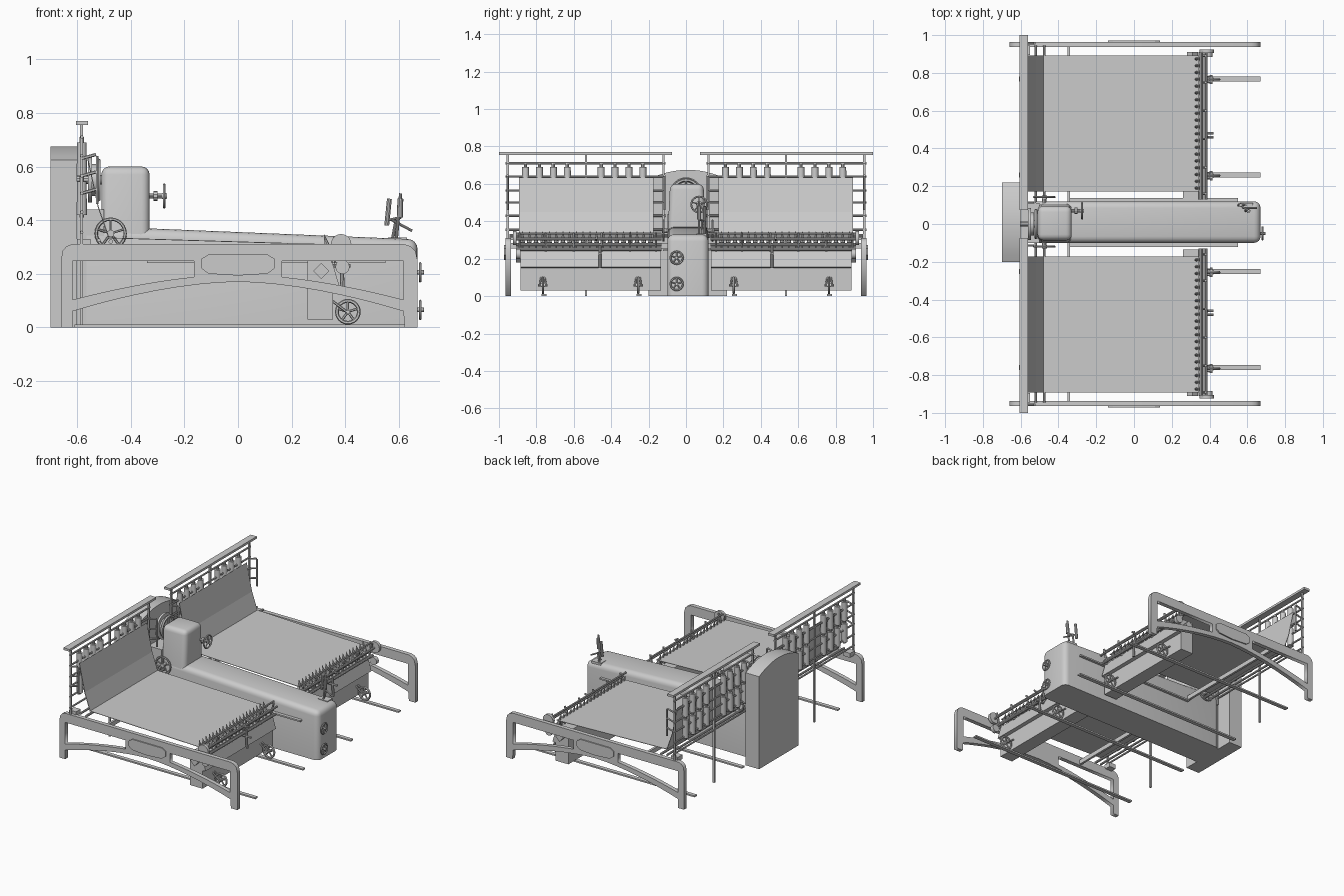
import bpy, bmesh, math
from mathutils import Vector, Matrix

if "Cube" in bpy.data.objects:
    bpy.data.objects.remove(bpy.data.objects["Cube"])


def finish(bm, name, smooth=True):
    bmesh.ops.recalc_face_normals(bm, faces=bm.faces)
    me = bpy.data.meshes.new(name)
    bm.to_mesh(me)
    bm.free()
    ob = bpy.data.objects.new(name, me)
    bpy.context.collection.objects.link(ob)
    if smooth:
        bpy.ops.object.select_all(action='DESELECT')
        ob.select_set(True)
        bpy.context.view_layer.objects.active = ob
        bpy.ops.object.shade_smooth_by_angle(angle=math.radians(35))
    return ob


def box(bm, x0, x1, y0, y1, z0, z1):
    m = Matrix.Translation(((x0 + x1) / 2, (y0 + y1) / 2, (z0 + z1) / 2)) @ \
        Matrix.Diagonal((abs(x1 - x0), abs(y1 - y0), abs(z1 - z0), 1))
    bmesh.ops.create_cube(bm, size=1, matrix=m)


def rod(bm, p, q, r, r2=None, n=10):
    p, q = Vector(p), Vector(q)
    d = q - p
    m = Matrix.Translation((p + q) / 2) @ d.to_track_quat('Z', 'Y').to_matrix().to_4x4()
    bmesh.ops.create_cone(bm, cap_ends=True, segments=n, radius1=r,
                          radius2=r if r2 is None else r2, depth=d.length, matrix=m)


def wheel(bm, c, axis, r, tube, spokes=5, n=24):
    # torus rim, hub and spokes around an axis
    a = Vector(axis)
    m = Matrix.Translation(c) @ a.to_track_quat('Z', 'Y').to_matrix().to_4x4()
    rings = []
    for i in range(n):
        t = 2 * math.pi * i / n
        rings.append([bm.verts.new(m @ Vector((math.cos(t) * (r - tube + tube * math.cos(k * math.pi / 3)),
                                               math.sin(t) * (r - tube + tube * math.cos(k * math.pi / 3)),
                                               tube * math.sin(k * math.pi / 3)))) for k in range(6)])
    for i in range(n):
        A, B = rings[i], rings[(i + 1) % n]
        for k in range(6):
            bm.faces.new((A[k], B[k], B[(k + 1) % 6], A[(k + 1) % 6]))
    c = Vector(c)
    rod(bm, c - a * tube * 1.6, c + a * tube * 1.6, r * 0.22, n=12)
    for i in range(spokes):
        t = 2 * math.pi * i / spokes + math.pi / 2
        rod(bm, c, m @ Vector((math.cos(t) * (r - tube), math.sin(t) * (r - tube), 0)), tube * 0.7, n=6)


def prism(bm, pts, a, b, axis='y'):
    # profile in (x,z) swept along y, or in (y,z) swept along x
    co = (lambda p, t: (p[0], t, p[1])) if axis == 'y' else (lambda p, t: (t, p[0], p[1]))
    A = [bm.verts.new(co(p, a)) for p in pts]
    B = [bm.verts.new(co(p, b)) for p in pts]
    bm.faces.new(A)
    bm.faces.new(B[::-1])
    for i in range(len(pts)):
        j = (i + 1) % len(pts)
        bm.faces.new((A[i], A[j], B[j], B[i]))


def round_top(bm, width, zmin):
    es = [e for e in bm.edges if max(v.co.z for v in e.verts) > zmin]
    bmesh.ops.bevel(bm, geom=es, offset=width, segments=4, profile=0.5, affect='EDGES')


# Headstock body, tower and rear pedestal
bm = bmesh.new()
prism(bm, [(-0.6, 0), (0.67, 0), (0.67, 0.328), (-0.6, 0.38)], -0.1, 0.12)
round_top(bm, 0.035, 0.1)
finish(bm, "headstock_body")
bm = bmesh.new()
prism(bm, [(-0.51, 0.3), (-0.33, 0.3), (-0.33, 0.6), (-0.51, 0.6)], -0.1, 0.11)
for v in bm.verts:
    if v.co.z > 0.5:
        v.co.y *= 0.85
round_top(bm, 0.03, 0.5)
finish(bm, "headstock_tower")
bm = bmesh.new()
box(bm, -0.6, -0.5, -0.1, 0.11, 0, 0.44)
finish(bm, "rear_pedestal", False)
bm = bmesh.new()
for y in (-0.11, 0.125):
    box(bm, -0.34, 0.55, y - 0.012, y + 0.012, 0.24, 0.25)
finish(bm, "headstock_side_ledges", False)

# Rear housing with arched top
bm = bmesh.new()
arch = [(0.01 + 0.21 * t / 6, 0.675 - 0.05 * (t / 6) ** 2) for t in range(6, -7, -1)]
prism(bm, [(-0.2, 0), (0.22, 0)] + arch, -0.70, -0.60, 'x')
finish(bm, "rear_housing")

# Drive pulleys and handwheels on the headstock
bm = bmesh.new()
rod(bm, (-0.61, 0, 0.55), (-0.5, 0, 0.55), 0.015)
rod(bm, (-0.56, 0, 0.55), (-0.545, 0, 0.55), 0.085, n=32)
rod(bm, (-0.545, 0, 0.55), (-0.53, 0, 0.55), 0.06, n=32)
wheel(bm, (-0.52, 0, 0.55), (1, 0, 0), 0.08, 0.009)
finish(bm, "drive_pulleys")
bm = bmesh.new()
rod(bm, (-0.34, 0.07, 0.49), (-0.265, 0.07, 0.49), 0.009)
rod(bm, (-0.315, 0.07, 0.49), (-0.3, 0.07, 0.49), 0.018)
wheel(bm, (-0.275, 0.07, 0.49), (1, 0, 0), 0.047, 0.005)
finish(bm, "tower_handwheel")
bm = bmesh.new()
for y in (-0.12, 0.142):
    rod(bm, (-0.475, 0, 0.35), (-0.475, y, 0.35), 0.012)
    wheel(bm, (-0.475, y, 0.35), (0, 1, 0), 0.06, 0.006, 5)
finish(bm, "side_wheels")
bm = bmesh.new()
for z in (0.065, 0.205):
    rod(bm, (0.65, -0.05, z), (0.695, -0.05, z), 0.008)
    wheel(bm, (0.68, -0.05, z), (1, 0, 0), 0.038, 0.005, 5)
finish(bm, "front_handwheels")

# Control levers at the front end
bm = bmesh.new()
box(bm, 0.56, 0.63, 0.055, 0.11, 0.31, 0.335)
rod(bm, (0.59, 0.07, 0.32), (0.607, 0.07, 0.5), 0.006)
rod(bm, (0.604, 0.07, 0.41), (0.606, 0.07, 0.48), 0.011)
rod(bm, (0.575, 0.1, 0.32), (0.59, 0.1, 0.40), 0.006)
rod(bm, (0.555, 0.1, 0.38), (0.565, 0.1, 0.48), 0.009)
rod(bm, (0.56, 0.1, 0.40), (0.607, 0.07, 0.41), 0.005)
rod(bm, (0.575, 0.085, 0.40), (0.65, 0.085, 0.36), 0.005)
finish(bm, "control_levers")

# End frames: filled curve with two openings, lower edge arched
def arc(z_end, z_mid, xs):
    return [(x, z_mid - (z_mid - z_end) * abs(x / 0.617) ** 1.7) for x in xs]

low = arc(0.06, 0.17, [-0.617 + 1.234 * i / 16 for i in range(17)])
outline = [(-0.66, 0), (-0.617, 0)] + low + [(0.622, 0), (0.67, 0), (0.67, 0.25), (0.662, 0.285),
           (0.645, 0.302), (0.62, 0.31), (-0.62, 0.31), (-0.64, 0.302), (-0.655, 0.285), (-0.66, 0.25)]
hole = [(-0.165, 0.248), (-0.617, 0.248)] + arc(0.103, 0.198, [-0.617 + 0.0565 * i for i in range(9)])
holes = [hole, [(-x, z) for x, z in hole]]
for s, side in ((-1, "front"), (1, "back")):
    cu = bpy.data.curves.new(side + "_end_frame", 'CURVE')
    cu.dimensions, cu.fill_mode, cu.extrude = '2D', 'BOTH', 0.014
    for pts in [outline] + holes:
        sp = cu.splines.new('POLY')
        sp.points.add(len(pts) - 1)
        for p, (x, z) in zip(sp.points, pts):
            p.co = (x, z, 0, 1)
        sp.use_cyclic_u = True
    ob = bpy.data.objects.new(side + "_end_frame", cu)
    bpy.context.collection.objects.link(ob)
    ob.rotation_euler.x = math.pi / 2
    ob.location.y = s * 0.95
    bpy.ops.object.select_all(action='DESELECT')
    ob.select_set(True)
    bpy.context.view_layer.objects.active = ob
    bpy.ops.object.convert(target='MESH')
    bm = bmesh.new()
    prism(bm, [(-0.137, 0.22), (-0.11, 0.2), (0, 0.193), (0.11, 0.2), (0.137, 0.22), (0.137, 0.255),
               (0.11, 0.272), (-0.11, 0.272), (-0.137, 0.255)], s * 0.955, s * 0.972)
    finish(bm, side + "_frame_plaque", False)

# Floor rails
bm = bmesh.new()
for y in (-0.76, -0.252, 0.26, 0.768):
    box(bm, -0.61, 0.67, y - 0.013, y + 0.013, 0, 0.01)
finish(bm, "floor_rails", False)

for s, side in ((-1, "front"), (1, "back")):
    # Yarn sheet: slanted rear part, then level to the carriage
    bm = bmesh.new()
    top = [(-0.56, 0.635), (-0.52, 0.45), (-0.48, 0.335), (0.345, 0.31)]
    prism(bm, top + [(x - 0.003, z - 0.003) for x, z in top[::-1]], s * 0.173, s * 0.893)
    finish(bm, side + "_yarn_sheet", False)

    # Creel: shelf, posts and rungs
    bm = bmesh.new()
    box(bm, -0.605, -0.56, s * 0.075, s, 0.755, 0.77)
    for y in (0.12, 0.535, 0.953):
        box(bm, -0.59, -0.578, s * y - 0.006, s * y + 0.006, 0 if y == 0.535 else 0.31, 0.756)
    for z in (0.71, 0.64, 0.565, 0.5, 0.43, 0.355):
        rod(bm, (-0.583, s * 0.11, z), (-0.583, s * 0.965, z), 0.006, n=8)
    for y in (0.115, 0.955):
        for z in (0.5, 0.565, 0.63):
            rod(bm, (-0.583, s * y, z), (-0.53, s * y, z + 0.015), 0.006, n=6)
        rod(bm, (-0.525, s * y, 0.46), (-0.525, s * y, 0.64), 0.006, n=6)
    finish(bm, side + "_creel")

    # Bobbins in two rows, two groups of four
    bm = bmesh.new()
    y_first = -0.858 if s < 0 else 0.211
    for g in (0, 0.404):
        for i in range(4):
            y = y_first + g + i * 0.0745
            for z in (0.42, 0.565):
                rod(bm, (-0.583, y, z), (-0.583, y, z + 0.125), 0.02, 0.018, 14)
                rod(bm, (-0.583, y, z - 0.01), (-0.583, y, z + 0.145), 0.009, n=8)
    finish(bm, side + "_bobbins")

    # Drafting rollers and cross bar under the sheet
    bm = bmesh.new()
    for x, z, r in ((-0.52, 0.325, 0.007), (-0.475, 0.32, 0.008)):
        rod(bm, (x, s * 0.1, z), (x, s * 0.945, z), r)
    box(bm, -0.353, -0.338, s * 0.1, s * 0.94, 0.255, 0.285)
    box(bm, -0.6, -0.55, s * 0.895, s * 0.945, 0.3, 0.33)
    finish(bm, side + "_rollers")

    # Carriage beam with slanted upper panel
    bm = bmesh.new()
    prism(bm, [(0.26, 0.03), (0.355, 0.03), (0.355, 0.15), (0.378, 0.155), (0.35, 0.25), (0.26, 0.25)],
          s * 0.135, s * 0.885)
    finish(bm, side + "_carriage", False)

    # Carriage shafts, brackets and end discs
    bm = bmesh.new()
    for x, z, r in ((0.36, 0.335, 0.006), (0.383, 0.305, 0.007), (0.35, 0.275, 0.009), (0.37, 0.25, 0.009)):
        rod(bm, (x, s * 0.13, z), (x, s * 0.91, z), r)
    for y in (0.16, 0.3, 0.45, 0.6, 0.75, 0.89):
        rod(bm, (0.355, s * y, 0.24), (0.38, s * y, 0.34), 0.007, n=6)
    rod(bm, (0.385, s * 0.905, 0.31), (0.385, s * 0.925, 0.31), 0.038, n=24)
    rod(bm, (0.39, s * 0.885, 0.225), (0.39, s * 0.91, 0.225), 0.026, n=20)
    rod(bm, (0.31, s * 0.885, 0.21), (0.31, s * 0.91, 0.21), 0.03, n=4)
    rod(bm, (0.39, s * 0.46, 0.15), (0.385, s * 0.46, 0.27), 0.008, n=8)
    rod(bm, (0.35, s * 0.46, 0.23), (0.42, s * 0.46, 0.23), 0.007, n=8)
    rod(bm, (0.385, s * 0.48, 0.3), (0.42, s * 0.48, 0.31), 0.006, n=8)
    finish(bm, side + "_carriage_shafts")

    # Spindles
    bm = bmesh.new()
    for i in range(20):
        y = s * (0.19 + i * 0.036)
        rod(bm, (0.345, y, 0.25), (0.335, y, 0.29), 0.005, n=6)
        rod(bm, (0.338, y, 0.285), (0.322, y, 0.345), 0.013, 0.002, 8)
    finish(bm, side + "_spindles")

    # Carriage wheels on the rails with forked brackets
    bm = bmesh.new()
    for y in (0.256, 0.765):
        wheel(bm, (0.41, s * y, 0.058), (0, 1, 0), 0.048, 0.007, 5)
        for d in (-0.018, 0.018):
            rod(bm, (0.35, s * y + d * 0.5, 0.1), (0.41, s * y + d, 0.055), 0.005, n=6)
        rod(bm, (0.41, s * y - 0.025, 0.058), (0.41, s * y + 0.025, 0.058), 0.007)
    finish(bm, side + "_carriage_wheels")
